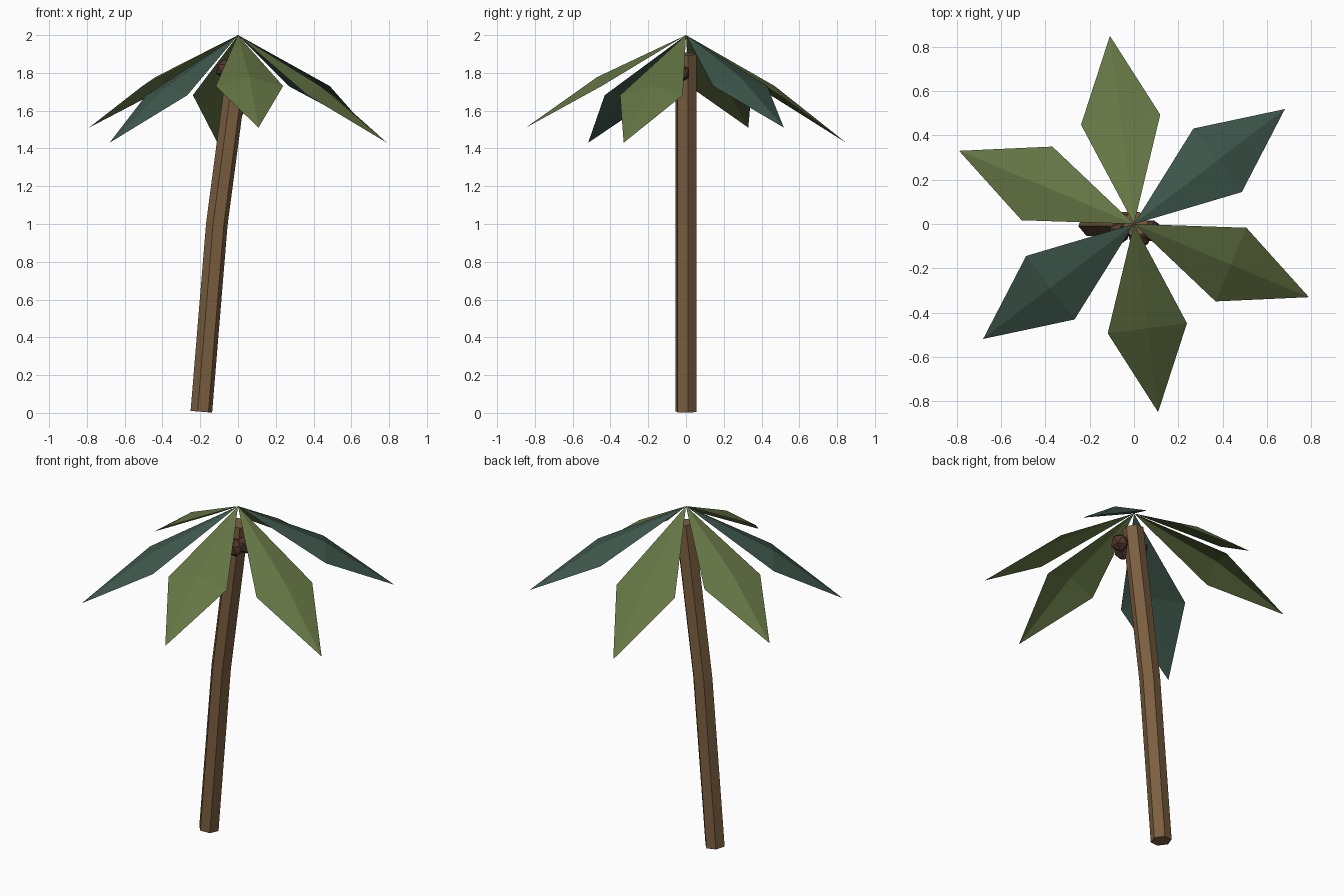
import bpy, bmesh
from math import radians, cos, sin, pi
from mathutils import Vector, Matrix

if "Cube" in bpy.data.objects:
    bpy.data.objects.remove(bpy.data.objects["Cube"])


def material(name, rgb):
    m = bpy.data.materials.new(name)
    m.diffuse_color = (*rgb, 1)
    m.use_nodes = True
    m.node_tree.nodes["Principled BSDF"].inputs["Base Color"].default_value = m.diffuse_color
    return m


BARK = material("bark", (0.20, 0.115, 0.052))
OLIVE = material("olive_leaf", (0.13, 0.18, 0.058))
TEAL = material("teal_leaf", (0.05, 0.10, 0.075))
NUT = material("coconut_shell", (0.085, 0.038, 0.025))


def finish(name, bm, mat):
    mesh = bpy.data.meshes.new(name)
    bm.to_mesh(mesh)
    bm.free()
    mesh.materials.append(mat)
    obj = bpy.data.objects.new(name, mesh)
    bpy.context.collection.objects.link(obj)
    return obj


# Trunk: hexagonal rings swept along a bent path
path = [Vector(p) for p in ((-0.194, 0, 0.006), (-0.112, 0, 1.0), (0.007, 0, 1.9))]
bm = bmesh.new()
rings = []
for i, p in enumerate(path):
    axis = path[min(i + 1, 2)] - path[max(i - 1, 0)]
    tilt = Vector((0, 0, 1)).rotation_difference(axis)
    ring = []
    for k in range(6):
        a = radians(10 + 60 * k)
        ring.append(bm.verts.new(p + tilt @ Vector((0.058 * cos(a), 0.058 * sin(a), 0))))
    rings.append(ring)
for lo, hi in zip(rings, rings[1:]):
    for k in range(6):
        n = (k + 1) % 6
        bm.faces.new((lo[k], lo[n], hi[n], hi[k]))
bm.faces.new(rings[0][::-1])
bm.faces.new(rings[-1])
finish("trunk", bm, BARK)

# Leaves: six folded kites from the crown, alternately drooping more or less
for i in range(6):
    drop = 0.0 if i % 2 else 0.08
    turn = Matrix.Rotation(radians(97.3 - 60 * i), 3, 'Z')
    pts = [(0, 0, 2.0),
           (0.474, 0.18, 1.73 - drop * 0.6),
           (0.855, 0, 1.51 - drop),
           (0.474, -0.18, 1.73 - drop * 0.6),
           (0.474, 0, 1.778 - drop * 0.6)]
    bm = bmesh.new()
    root, left, tip, right, mid = [bm.verts.new(turn @ Vector(p)) for p in pts]
    for f in ((root, mid, left), (mid, tip, left), (root, right, mid), (mid, right, tip)):
        bm.faces.new(f)
    finish(f"leaf_{i + 1}", bm, TEAL if i in (1, 4) else OLIVE)

# Coconuts: faceted balls tucked against the top of the trunk
for i, c in enumerate(((0.075, -0.03, 1.80), (-0.068, -0.04, 1.82), (0.025, -0.06, 1.78))):
    bm = bmesh.new()
    bmesh.ops.create_icosphere(bm, subdivisions=1, radius=0.054,
                               matrix=Matrix.Translation(c))
    finish(f"coconut_{i + 1}", bm, NUT)
